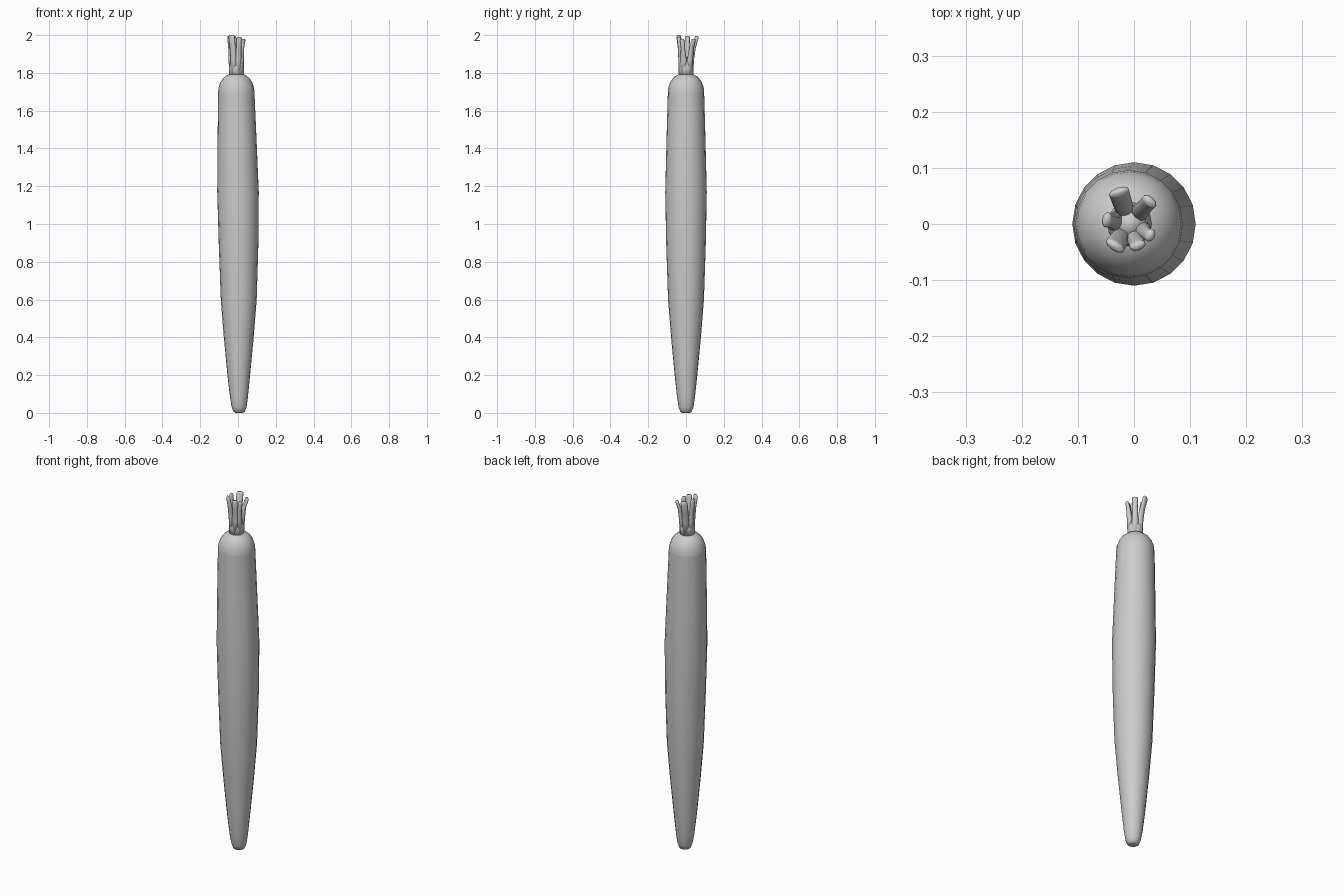
import bpy, bmesh, math
from mathutils import Vector

if "Cube" in bpy.data.objects:
    bpy.data.objects.remove(bpy.data.objects["Cube"])


def loft(name, rings, sharp_ring=None):
    """Skin a list of vertex rings, close both ends, shade smooth."""
    bm = bmesh.new()
    loops = [[bm.verts.new(p) for p in ring] for ring in rings]
    n = len(loops[0])
    for a, b in zip(loops, loops[1:]):
        for i in range(n):
            j = (i + 1) % n
            bm.faces.new((a[i], a[j], b[j], b[i]))
    bm.faces.new(loops[0][::-1])
    bm.faces.new(loops[-1])
    for f in bm.faces:
        f.smooth = True
    if sharp_ring is not None:
        ring = set(loops[sharp_ring])
        for e in bm.edges:
            if e.verts[0] in ring and e.verts[1] in ring:
                e.smooth = False
    bmesh.ops.recalc_face_normals(bm, faces=bm.faces)
    me = bpy.data.meshes.new(name)
    bm.to_mesh(me)
    bm.free()
    ob = bpy.data.objects.new(name, me)
    bpy.context.collection.objects.link(ob)
    return ob


def oval(c, u, v, ru, rv, n):
    """Ring around c, spanned by directions u and v."""
    return [c + u * (ru * math.cos(2 * math.pi * i / n))
            + v * (rv * math.sin(2 * math.pi * i / n)) for i in range(n)]


X, Y = Vector((1, 0, 0)), Vector((0, 1, 0))

# Root: centre x, z, radius (slightly bowed axis, crease below the crown)
root = [(0.006, 0.0, 0.02), (0.006, 0.006, 0.03), (0.006, 0.03, 0.039),
        (0.005, 0.08, 0.047), (0.004, 0.2, 0.06), (0.004, 0.4, 0.079),
        (0.004, 0.6, 0.095), (0.003, 0.9, 0.105), (0.0, 1.17, 0.11),
        (-0.005, 1.45, 0.103), (-0.009, 1.7, 0.096), (-0.009, 1.725, 0.093),
        (-0.009, 1.75, 0.084), (-0.009, 1.77, 0.071), (-0.009, 1.785, 0.054),
        (-0.009, 1.794, 0.035), (-0.009, 1.797, 0.012)]
loft("carrot_root", [oval(Vector((x, 0, z)), X, Y, r, r, 20)
                     for x, z, r in root], sharp_ring=10)

# Solid base of the stalks
mid = Vector((-0.008, 0, 0))
loft("stalk_base", [oval(mid + Vector((0, 0, z)), X, Y, r, r, 16)
                    for z, r in [(1.78, 0.039), (1.83, 0.04),
                                 (1.865, 0.03), (1.885, 0.01)]])

# Cut stalks: tip x, tip y, tip z, half width
stalks = [(-0.028, 0.06, 1.995, 0.019), (0.03, 0.043, 1.98, 0.015),
          (0.032, -0.022, 1.98, 0.012), (0.008, -0.042, 1.99, 0.015),
          (-0.036, -0.042, 2.0, 0.019), (-0.052, 0.008, 1.995, 0.014)]
for k, (x, y, top, w) in enumerate(stalks):
    tip = Vector((x, y, 0)) - mid
    d = tip.normalized()
    t = Vector((-d.y, d.x, 0))
    rings = []
    for z, reach, rw, rd in [(1.785, 0.022, 0.02, 0.017),
                             (1.87, 0.027 + 0.1 * (tip.length - 0.04), 0.017, 0.015),
                             (1.93, 0.45 * tip.length + 0.013, w * 0.95, 0.011),
                             (top - 0.008, tip.length - 0.004, w, 0.009),
                             (top, tip.length - 0.004, w * 0.8, 0.006)]:
        rings.append(oval(mid + d * reach + Vector((0, 0, z)), d, t, rd, rw, 10))
    loft(f"leaf_stalk_{k + 1}", rings)
